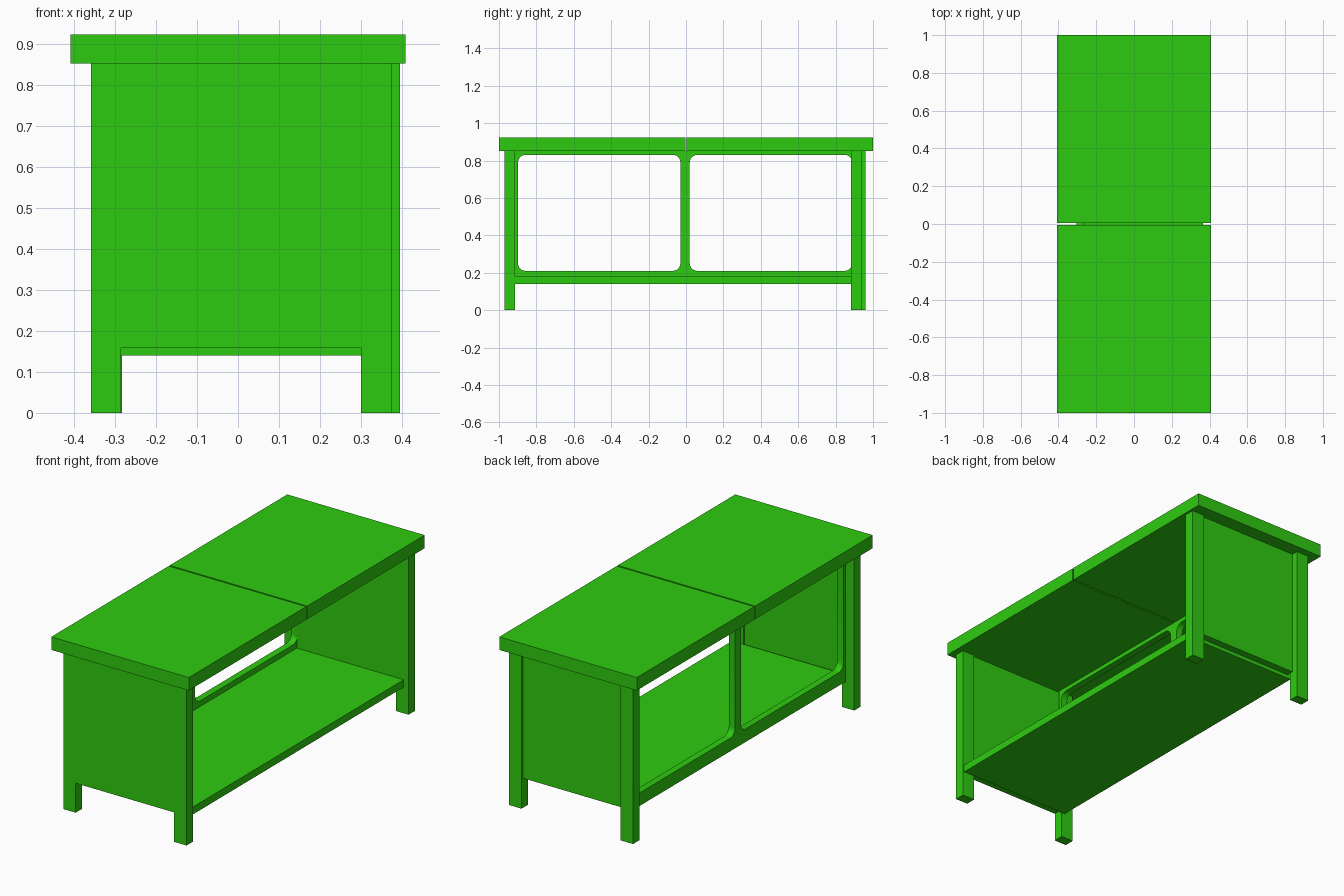
import bpy, math
from mathutils import Vector

cube = bpy.data.objects.get("Cube")
if cube:
    bpy.data.objects.remove(cube, do_unlink=True)

# Single paint colour
green = bpy.data.materials.new("bright_green")
green.use_nodes = True
GREEN = (0.027, 0.6, 0.005, 1)
green.diffuse_color = GREEN
for node in green.node_tree.nodes:
    if node.type == 'BSDF_PRINCIPLED':
        node.inputs["Base Color"].default_value = GREEN


def box(name, x, y, z):
    """Box from (min, max) ranges on each axis."""
    lo, hi = Vector((x[0], y[0], z[0])), Vector((x[1], y[1], z[1]))
    bpy.ops.mesh.primitive_cube_add(size=1, location=(lo + hi) / 2)
    ob = bpy.context.object
    ob.name = name
    ob.scale = hi - lo
    bpy.ops.object.transform_apply(location=False, rotation=False, scale=True)
    ob.data.materials.append(green)
    return ob


def rounded_rect(y, z, radius, steps=6):
    """Outline points of a rectangle with rounded corners."""
    if radius == 0:
        return [(y[0], z[0]), (y[1], z[0]), (y[1], z[1]), (y[0], z[1])]
    corners = [(y[1], z[1], -1, -1), (y[0], z[1], 1, -1),
               (y[0], z[0], 1, 1), (y[1], z[0], -1, 1)]
    points = []
    for i, (cy, cz, sy, sz) in enumerate(corners):
        for k in range(steps + 1):
            a = math.pi / 2 * (i + k / steps)
            points.append((cy + radius * (sy + math.cos(a)),
                           cz + radius * (sz + math.sin(a))))
    return points


def plate_with_holes(name, outlines, x):
    """Filled outline in the y-z plane, extruded along x."""
    curve = bpy.data.curves.new(name, 'CURVE')
    curve.dimensions = '2D'
    curve.fill_mode = 'BOTH'
    curve.extrude = (x[1] - x[0]) / 2
    for outline in outlines:
        spline = curve.splines.new('POLY')
        spline.points.add(len(outline) - 1)
        for point, (u, v) in zip(spline.points, outline):
            point.co = (u, v, 0, 1)
        spline.use_cyclic_u = True
    temp = bpy.data.objects.new(name + "_outline", curve)
    bpy.context.collection.objects.link(temp)
    graph = bpy.context.evaluated_depsgraph_get()
    mesh = bpy.data.meshes.new_from_object(temp.evaluated_get(graph))
    bpy.data.objects.remove(temp, do_unlink=True)
    ob = bpy.data.objects.new(name, mesh)
    bpy.context.collection.objects.link(ob)
    ob.location.x = (x[0] + x[1]) / 2
    ob.rotation_euler = (math.pi / 2, 0, math.pi / 2)
    mesh.materials.clear()
    mesh.materials.append(green)
    return ob


TOP_Z = 0.852       # underside of the table top
PANEL_Z = (0.158, TOP_Z)

# Table top in two halves with a narrow gap
for name, y in (("front_top", (-1, -0.004)), ("back_top", (0.004, 1))):
    box(name, (-0.408, 0.408), y, (TOP_Z, 0.922))

# Four legs
legs = {
    "front_right_leg": ((-0.358, -0.285), (-0.97, -0.915)),
    "front_left_leg": ((0.30, 0.374), (-0.97, -0.915)),
    "back_right_leg": ((-0.358, -0.283), (0.905, 0.96)),
    "back_left_leg": ((0.32, 0.395), (0.882, 0.938)),
}
for name, (x, y) in legs.items():
    box(name, x, y, (0, TOP_Z))

# End panels: flush at the front, recessed at the back
box("front_panel", (-0.285, 0.30), (-0.97, -0.925), PANEL_Z)
box("back_panel", (-0.283, 0.32), (0.885, 0.924), PANEL_Z)

# Lower shelf
box("shelf", (-0.305, 0.366), (-0.915, 0.882), (0.14, 0.18))

# Side frame with two rounded openings
openings = [rounded_rect(y, (0.21, 0.83), 0.04)
            for y in ((-0.898, -0.03), (0.02, 0.888))]
plate_with_holes("side_frame",
                 [rounded_rect((-0.915, 0.905), (0.18, TOP_Z), 0)] + openings,
                 (-0.305, -0.268))
